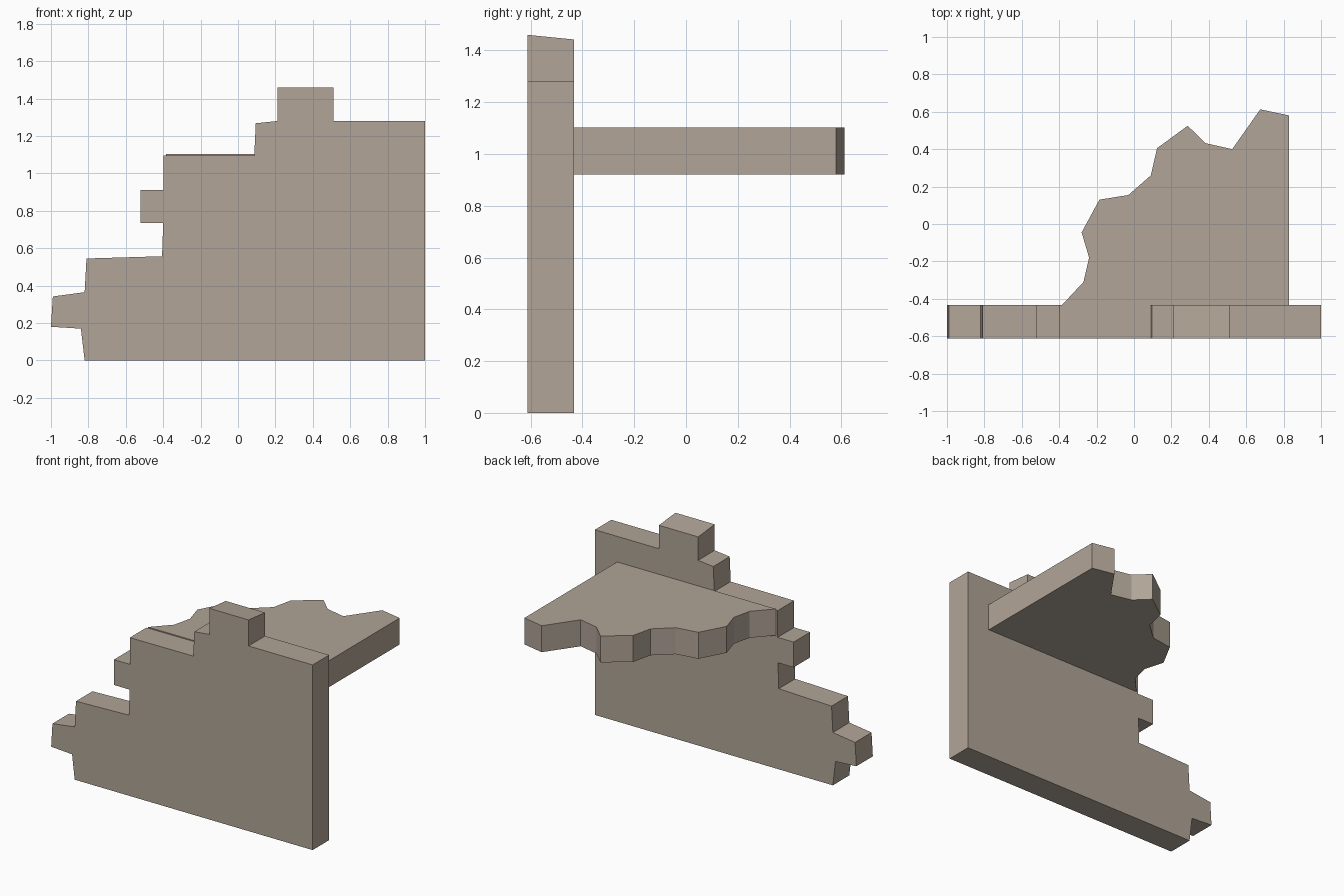
import bpy, bmesh
from mathutils import Vector

if "Cube" in bpy.data.objects:
    bpy.data.objects.remove(bpy.data.objects["Cube"])

stone = bpy.data.materials.new("warm_grey_stone")
stone.diffuse_color = (0.44, 0.375, 0.31, 1)
stone.use_nodes = True
stone.node_tree.nodes["Principled BSDF"].inputs["Base Color"].default_value = stone.diffuse_color


def extruded(name, outline, direction):
    """Solid made by pushing a flat outline along a direction."""
    bm = bmesh.new()
    face = bm.faces.new([bm.verts.new(p) for p in outline])
    new = bmesh.ops.extrude_face_region(bm, geom=[face])["geom"]
    verts = [g for g in new if isinstance(g, bmesh.types.BMVert)]
    bmesh.ops.translate(bm, verts=verts, vec=Vector(direction))
    # make sure both ends of the solid are closed
    bmesh.ops.holes_fill(bm, edges=[e for e in bm.edges if e.is_boundary], sides=0)
    bmesh.ops.recalc_face_normals(bm, faces=bm.faces)
    mesh = bpy.data.meshes.new(name)
    bm.to_mesh(mesh)
    bm.free()
    mesh.materials.append(stone)
    obj = bpy.data.objects.new(name, mesh)
    bpy.context.collection.objects.link(obj)
    return obj


# Broken brick wall: stepped outline in x, z
wall_profile = [
    (-0.82, 0), (1, 0), (1, 1.28), (0.51, 1.28), (0.51, 1.46), (0.21, 1.46),
    (0.21, 1.28), (0.095, 1.268), (0.087, 1.097), (-0.398, 1.095),
    (-0.398, 0.91), (-0.52, 0.91), (-0.52, 0.735), (-0.40, 0.735),
    (-0.406, 0.557), (-0.81, 0.545), (-0.82, 0.365), (-0.99, 0.342),
    (-1, 0.18), (-0.84, 0.17)]
wall = extruded("broken_wall", [(x, -0.613, z) for x, z in wall_profile], (0, 0.18, 0))
# Top block leans down slightly at the back
for v in wall.data.vertices:
    if v.co.z > 1.4 and v.co.y > -0.5:
        v.co.z -= 0.018

# Broken floor slab: jagged outline in x, y
slab_profile = [
    (-0.385, -0.433), (-0.27, -0.31), (-0.24, -0.18), (-0.28, -0.045),
    (-0.185, 0.13), (-0.03, 0.155), (0.09, 0.26), (0.123, 0.405),
    (0.287, 0.525), (0.383, 0.432), (0.525, 0.40), (0.675, 0.613),
    (0.83, 0.58), (0.83, -0.433)]
extruded("broken_floor", [(x, y, 0.92) for x, y in slab_profile], (0, 0, 0.183))
